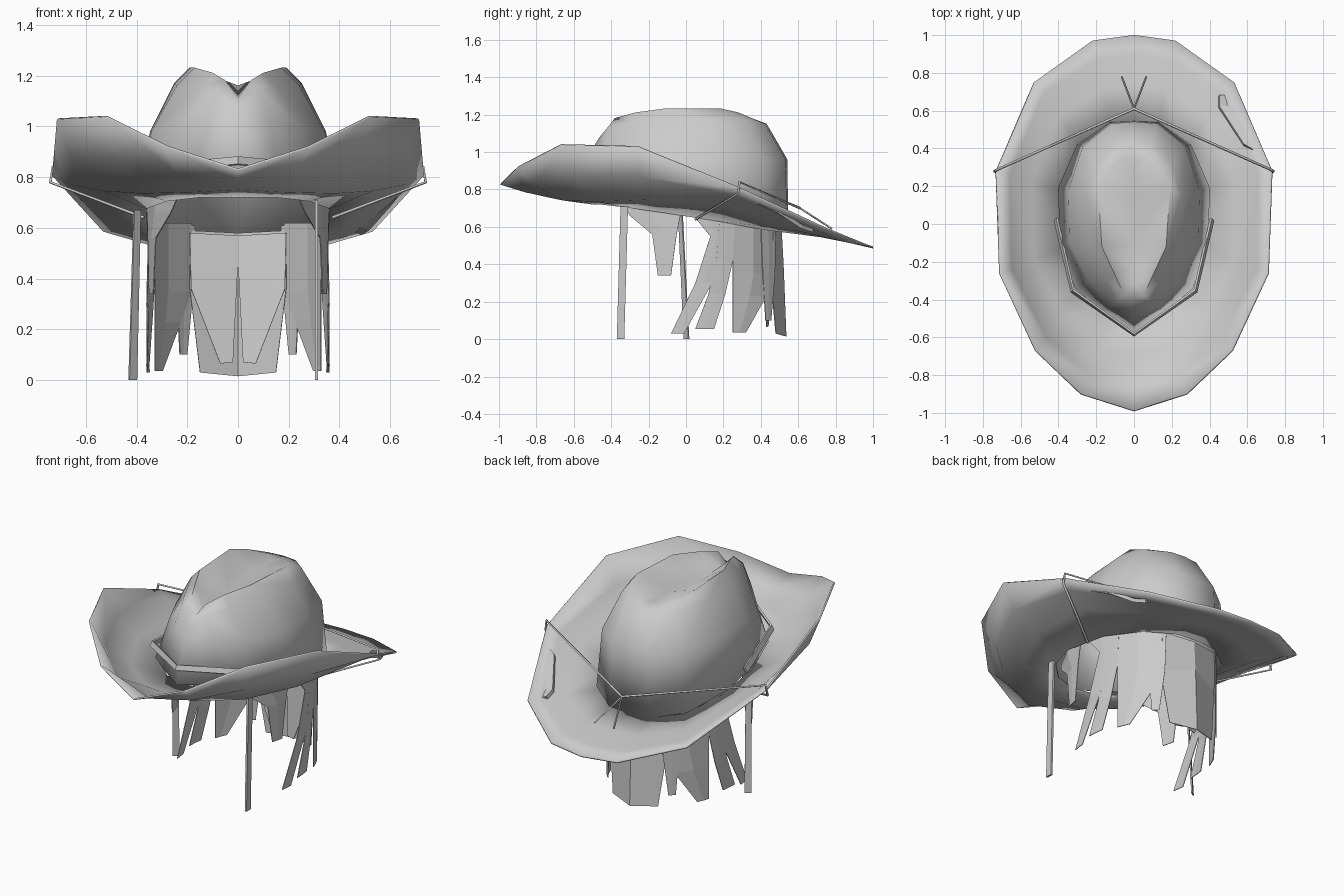
import bpy
import bmesh
from math import sqrt

old = bpy.data.objects.get("Cube")
if old:
    bpy.data.objects.remove(old, do_unlink=True)

# One neutral grey for everything
grey = bpy.data.materials.new("plain_grey")
grey.use_nodes = True
grey.diffuse_color = (0.6, 0.6, 0.6, 1)
shader = grey.node_tree.nodes["Principled BSDF"]
shader.inputs["Base Color"].default_value = grey.diffuse_color
shader.inputs["Roughness"].default_value = 0.8


def loft(name, rows, mirror=False, thickness=0.0, smooth=None):
    """Skin a list of equally long point rows."""
    bm = bmesh.new()
    grid = [[bm.verts.new(p) for p in row] for row in rows]
    for upper, lower in zip(grid, grid[1:]):
        for i in range(len(upper) - 1):
            bm.faces.new((upper[i], upper[i + 1], lower[i + 1], lower[i]))
    bmesh.ops.remove_doubles(bm, verts=bm.verts, dist=0.0005)
    mesh = bpy.data.meshes.new(name)
    bm.to_mesh(mesh)
    bm.free()
    obj = bpy.data.objects.new(name, mesh)
    bpy.context.collection.objects.link(obj)
    mesh.materials.append(grey)
    if mirror:
        mod = obj.modifiers.new("mirror", "MIRROR")
        mod.use_clip = True
    if thickness:
        mod = obj.modifiers.new("thickness", "SOLIDIFY")
        mod.thickness = thickness
        mod.offset = 0
    if smooth:
        bpy.ops.object.select_all(action="DESELECT")
        obj.select_set(True)
        bpy.context.view_layer.objects.active = obj
        bpy.ops.object.shade_smooth_by_angle(angle=smooth)
    return obj


def cord(name, points, radius=0.007):
    """Thin string following a straight-sided path."""
    curve = bpy.data.curves.new(name, "CURVE")
    curve.dimensions = "3D"
    curve.bevel_depth = radius
    curve.bevel_resolution = 0
    curve.use_fill_caps = True
    spline = curve.splines.new("POLY")
    spline.points.add(len(points) - 1)
    for target, p in zip(spline.points, points):
        target.co = (*p, 1)
    obj = bpy.data.objects.new(name, curve)
    curve.materials.append(grey)
    bpy.context.collection.objects.link(obj)


# Half rings of the hat, each running from the front centre to the back centre
rim = [(0, -.99, .83), (.28, -.9, .92), (.52, -.67, 1.04), (.71, -.26, 1.03),
       (.73, .28, .81), (.53, .75, .59), (.22, .97, .5), (0, 1, .49)]
upturn = [(0, -.86, .79), (.24, -.8, .82), (.47, -.6, .87), (.65, -.24, .87),
          (.66, .26, .775), (.48, .69, .59), (.2, .87, .52), (0, .9, .515)]
valley = [(0, -.7, .755), (.19, -.65, .745), (.38, -.48, .74), (.53, -.2, .75),
          (.54, .22, .72), (.4, .57, .59), (.17, .72, .55), (0, .74, .55)]
opening = [(0, -.5, .725), (.15, -.46, .725), (.28, -.33, .71), (.36, -.12, .68),
           (.36, .17, .635), (.28, .41, .59), (.13, .53, .575), (0, .54, .575)]
brow = [(0, -.58, .76), (.17, -.46, .76), (.31, -.34, .75), (.39, -.1, .73),
        (.4, .19, .68), (.3, .42, .61), (.13, .54, .58), (0, .545, .58)]
wall = [(0, -.51, 1), (.12, -.44, 1.02), (.24, -.3, 1.0), (.34, -.1, .98),
        (.345, .18, .98), (.27, .41, .96), (.12, .53, .96), (0, .54, .96)]
shoulder = [(0, -.46, 1.08), (.09, -.41, 1.14), (.15, -.29, 1.15), (.24, -.1, 1.16),
            (.25, .15, 1.17), (.2, .32, 1.17), (.09, .42, 1.15), (0, .43, 1.15)]
ridge = [(0, -.4, 1.11), (.05, -.38, 1.18), (.1, -.27, 1.21), (.17, -.12, 1.23),
         (.19, .19, 1.23), (.14, .28, 1.21), (.06, .35, 1.18), (0, .36, 1.16)]
crease = [(0, y * .85, 1.16 if y > 0 else 1.12) for _, y, _ in ridge]

# Curled brim and creased crown
loft("brim", [opening, valley, upturn, rim], True, 0.01, 1.0)
loft("crown", [crease, ridge, shoulder, wall, brow], True, 0.004, 1.2)

# Pointed band lying around the front of the crown
band = [(0, -.59, .85), (.33, -.36, .82), (.42, .02, .73)]
loft("front_band", [band, [(x * .97, y + .01, z + .03) for x, y, z in band]],
     True, 0.012)

# Cord over the brim, tied behind the crown with two loose tails
knot = (0, .61, .7)
for side, word in ((1, "left"), (-1, "right")):
    cord(word + "_cord", [knot, (side * .73, .285, .84), (side * .74, .28, .78),
                          (side * .37, .05, .64)])
    cord(word + "_cord_tail", [knot, (side * .065, .78, .59)], 0.005)

# Slim patch on one side of the back brim
loft("brim_patch", [[(.45, .68, .6), (.45, .62, .62), (.58, .42, .72), (.63, .39, .73)],
                    [(.49, .68, .58), (.52, .62, .6), (.59, .5, .68), (.63, .39, .73)]],
     False, 0.02)


def head_x(y):
    """Half width of the head at a given depth."""
    return 0.36 * sqrt(max(0, 1 - ((y - 0.04) / 0.5) ** 2))


# Side locks: rows of front edge, back edge and height, wrapped round the head
locks = {
    "temple_lock": [(-.33, -.02, .71), (-.3, -.03, .66), (-.18, -.05, .56),
                    (-.15, -.08, .34)],
    "ear_lock": [(.04, .2, .66), (.13, .2, .55), (.05, .14, .3), (-.08, -.01, .03)],
    "neck_lock": [(.18, .26, .64), (.16, .25, .42), (.12, .21, .24), (.05, .15, .055)],
    "wide_lock": [(.25, .47, .62), (.25, .47, .35), (.25, .43, .23), (.25, .32, .035)],
    "corner_lock": [(.4, .48, .61), (.41, .475, .35), (.425, .455, .1)],
}
for name, rows in locks.items():
    points = []
    for front, back, z in rows:
        depths = [front + (back - front) * t / 2 for t in range(3)]
        points.append([(head_x(y), y, z) for y in depths])
    loft(name + "s", points, True, 0.004)

# Back hair: an outer panel and a tapered inner layer, mirrored
loft("back_hair", [[(0, .51, .58), (.19, .47, .59)], [(0, .52, .4), (.19, .45, .36)],
                   [(0, .535, .015), (.15, .48, .03)]], True, 0.004)
loft("inner_back_hair", [[(0, .48, .57), (.19, .45, .58)],
                         [(.001, .47, .45), (.185, .43, .36)],
                         [(.02, .44, .07), (.07, .43, .065)]], True, 0.004)

# Two long loose strands
loft("left_long_strand", [[(.31, -.35, .71), (.31, -.31, .71)],
                          [(.31, -.37, 0), (.31, -.33, 0)]], False, 0.012)
loft("right_long_strand", [[(-.41, -.04, .67), (-.385, -.02, .67)],
                           [(-.43, -.01, 0), (-.4, .015, 0)]], False, 0.008)
